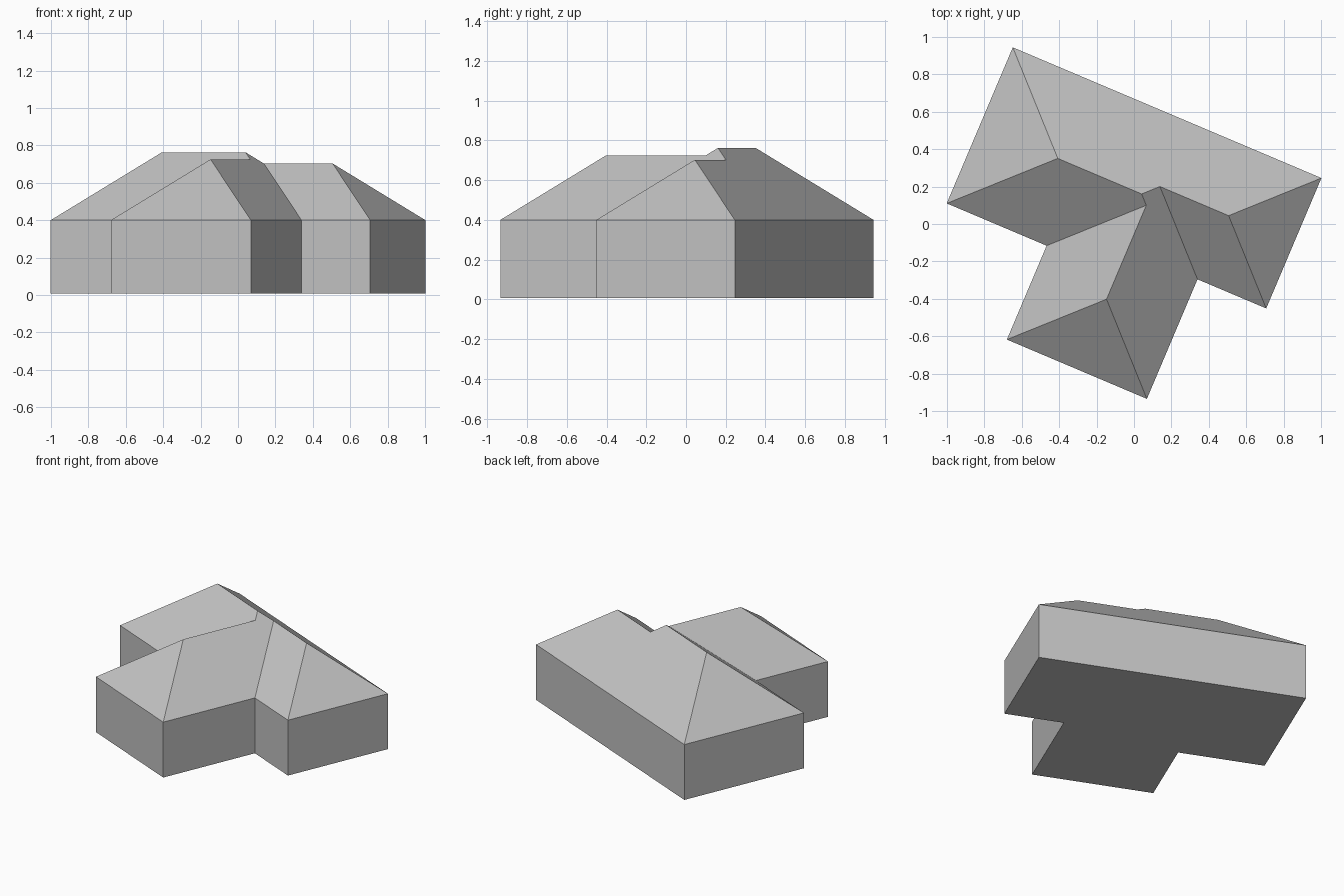
import bpy
import bmesh
import math
from mathutils import Matrix

cube = bpy.data.objects.get("Cube")
if cube:
    bpy.data.objects.remove(cube)

FLOOR, EAVE, PITCH = 0.008, 0.40, 0.80
TURN = Matrix.Rotation(math.radians(-22.95), 4, "Z")

# Outline lines in the building's own axes (u along the long side, v to the back)
LEFT, RIGHT, BACK = -0.965, 0.827, 0.617
FRONT_L, FRONT_R = -0.289, -0.14
WING_L, WING_R, WING_F = -0.385, 0.428, -0.834

# Half widths of the three roof spans
half_l = (BACK - FRONT_L) / 2
half_r = (BACK - FRONT_R) / 2
half_w = (WING_R - WING_L) / 2

outline = [(LEFT, FRONT_L), (WING_L, FRONT_L), (WING_L, WING_F), (WING_R, WING_F),
           (WING_R, FRONT_R), (RIGHT, FRONT_R), (RIGHT, BACK), (LEFT, BACK)]

grey = bpy.data.materials.new("light_grey")
grey.use_nodes = True
colour = (0.54, 0.54, 0.54, 1)
grey.diffuse_color = colour
grey.node_tree.nodes["Principled BSDF"].inputs["Base Color"].default_value = colour


def finish(bm, name):
    bm.transform(TURN)
    mesh = bpy.data.meshes.new(name)
    bm.to_mesh(mesh)
    bm.free()
    mesh.materials.append(grey)
    obj = bpy.data.objects.new(name, mesh)
    bpy.context.collection.objects.link(obj)


# Walls: floor outline raised to the eaves, open under the roof
bm = bmesh.new()
floor = bm.faces.new([bm.verts.new((u, v, FLOOR)) for u, v in outline])
rim = bmesh.ops.extrude_edge_only(bm, edges=floor.edges[:])["geom"]
for vert in rim:
    if isinstance(vert, bmesh.types.BMVert):
        vert.co.z = EAVE
bmesh.ops.recalc_face_normals(bm, faces=bm.faces)
if floor.normal.z > 0:
    bmesh.ops.reverse_faces(bm, faces=bm.faces)
finish(bm, "walls")

# Hipped roof: every slope has the same pitch, so height follows the span
bm = bmesh.new()
e = [bm.verts.new((u, v, EAVE)) for u, v in outline]


def ridge_point(u, v, half):
    return bm.verts.new((u, v, EAVE + PITCH * half))


main_start = ridge_point(LEFT + half_l, BACK - half_l, half_l)
main_end = ridge_point(WING_R - half_l, BACK - half_l, half_l)
low_start = ridge_point(WING_R - half_r, BACK - half_r, half_r)
low_end = ridge_point(RIGHT - half_r, BACK - half_r, half_r)
wing_back = ridge_point(WING_R - half_w, FRONT_L + half_w, half_w)
wing_front = ridge_point(WING_R - half_w, WING_F + half_w, half_w)

slopes = [
    (e[7], e[0], main_start),
    (e[0], e[1], wing_back, main_end, main_start),
    (e[1], e[2], wing_front, wing_back),
    (e[2], e[3], wing_front),
    (e[3], e[4], low_start, main_end, wing_back, wing_front),
    (e[4], e[5], low_end, low_start),
    (e[5], e[6], low_end),
    (e[6], e[7], main_start, main_end, low_start, low_end),
]
for slope in slopes:
    bm.faces.new(slope)
bm.normal_update()
finish(bm, "hipped_roof")
